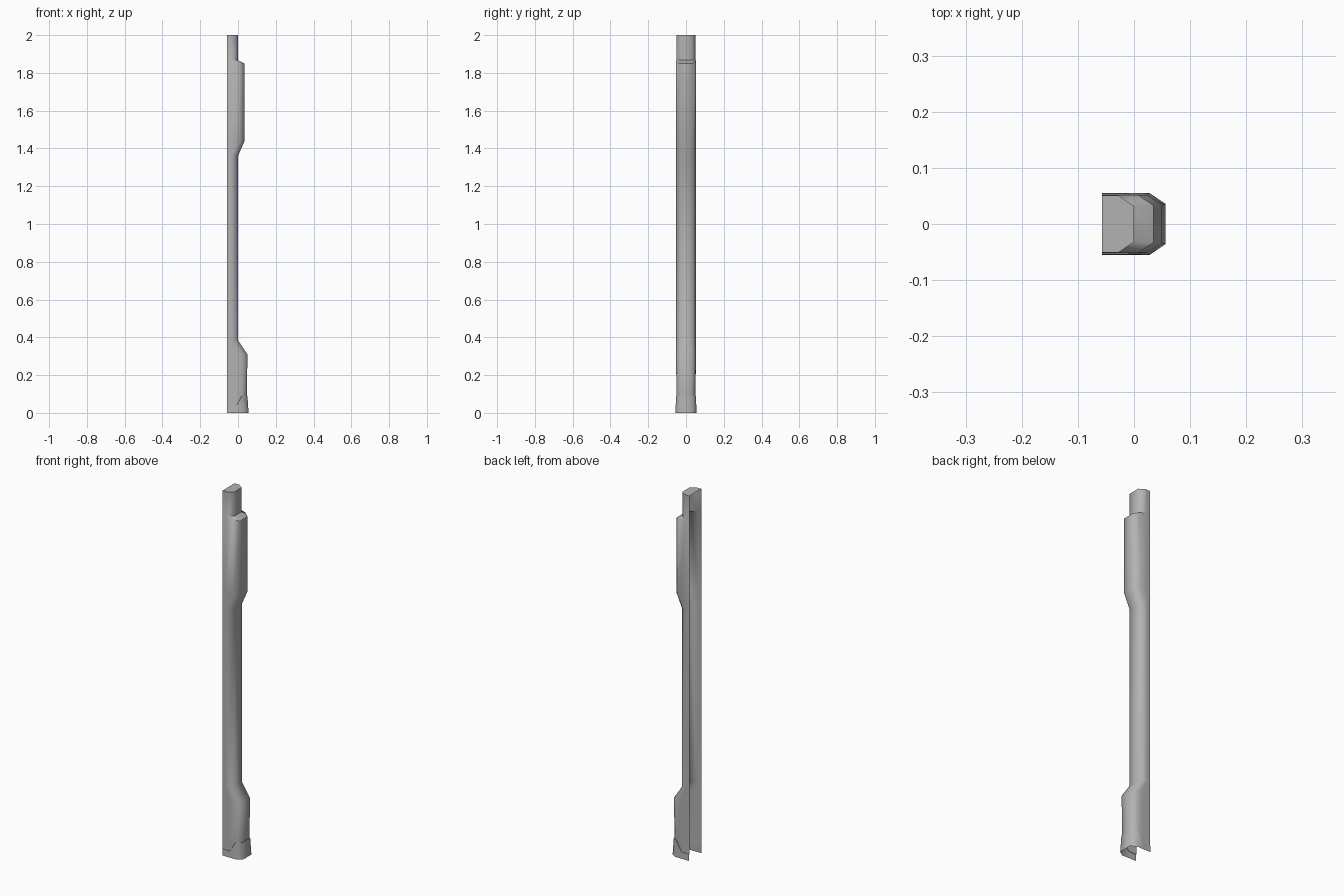
import bpy, math

if "Cube" in bpy.data.objects:
    bpy.data.objects.remove(bpy.data.objects["Cube"])

BACK = -0.057

grey = bpy.data.materials.new("dark_grey")
grey.diffuse_color = (0.45, 0.45, 0.45, 1)
grey.use_nodes = True
grey.node_tree.nodes["Principled BSDF"].inputs["Base Color"].default_value = grey.diffuse_color


def ring(front, half, zs, mid=-0.035, chamfer=0.028):
    """Open U-shaped section: back edge, side, chamfer, front, mirrored in y."""
    pts = [(BACK, half, zs[0]), (mid, half, zs[1]),
           (front - chamfer, half, zs[2]), (front, half - 0.019, zs[3])]
    return pts + [(x, -y, z) for x, y, z in reversed(pts)]


def level(front, z, half=0.052, mid=-0.035):
    return ring(front, half, [z] * 4, mid)


def loft(name, rings, cap=False):
    """Skin the rings in order from bottom to top."""
    verts = [p for r in rings for p in r]
    n = len(rings[0])
    faces = [((i + 1) * n + j, (i + 1) * n + j + 1, i * n + j + 1, i * n + j)
             for i in range(len(rings) - 1) for j in range(n - 1)]
    if cap:
        faces.append(tuple(reversed(range((len(rings) - 1) * n, len(rings) * n))))
    mesh = bpy.data.meshes.new(name)
    mesh.from_pydata(verts, [], faces)
    mesh.validate()
    mesh.materials.append(grey)
    obj = bpy.data.objects.new(name, mesh)
    bpy.context.collection.objects.link(obj)
    bpy.context.view_layer.objects.active = obj
    obj.select_set(True)
    bpy.ops.object.shade_smooth_by_angle(angle=math.radians(62))
    obj.select_set(False)
    return obj


# Upper edge of the boot, stepped up towards the front
seam = [0.035, 0.035, 0.09, 0.09]

# Post shell, open at the back and bottom, with a sloped shoulder near the top
loft("post_shell", [
    ring(0.047, 0.051, seam, mid=-0.01),
    level(0.050, 0.31, mid=-0.01),
    level(0.0, 0.385),
    level(0.0, 1.36),
    level(0.035, 1.44),
    ring(0.035, 0.052, [1.865, 1.865, 1.858, 1.85]),
    level(0.0, 1.867, half=0.051),
    level(0.0, 2.0, half=0.051),
], cap=True)

# Flared boot around the foot
loft("boot", [
    ring(0.056, 0.055, [0] * 4, mid=-0.01),
    ring(0.050, 0.0535, seam, mid=-0.01),
])

# Thin lip closing the step between boot and post
loft("boot_lip", [
    ring(0.050, 0.0535, seam, mid=-0.01),
    ring(0.047, 0.051, seam, mid=-0.01),
])
